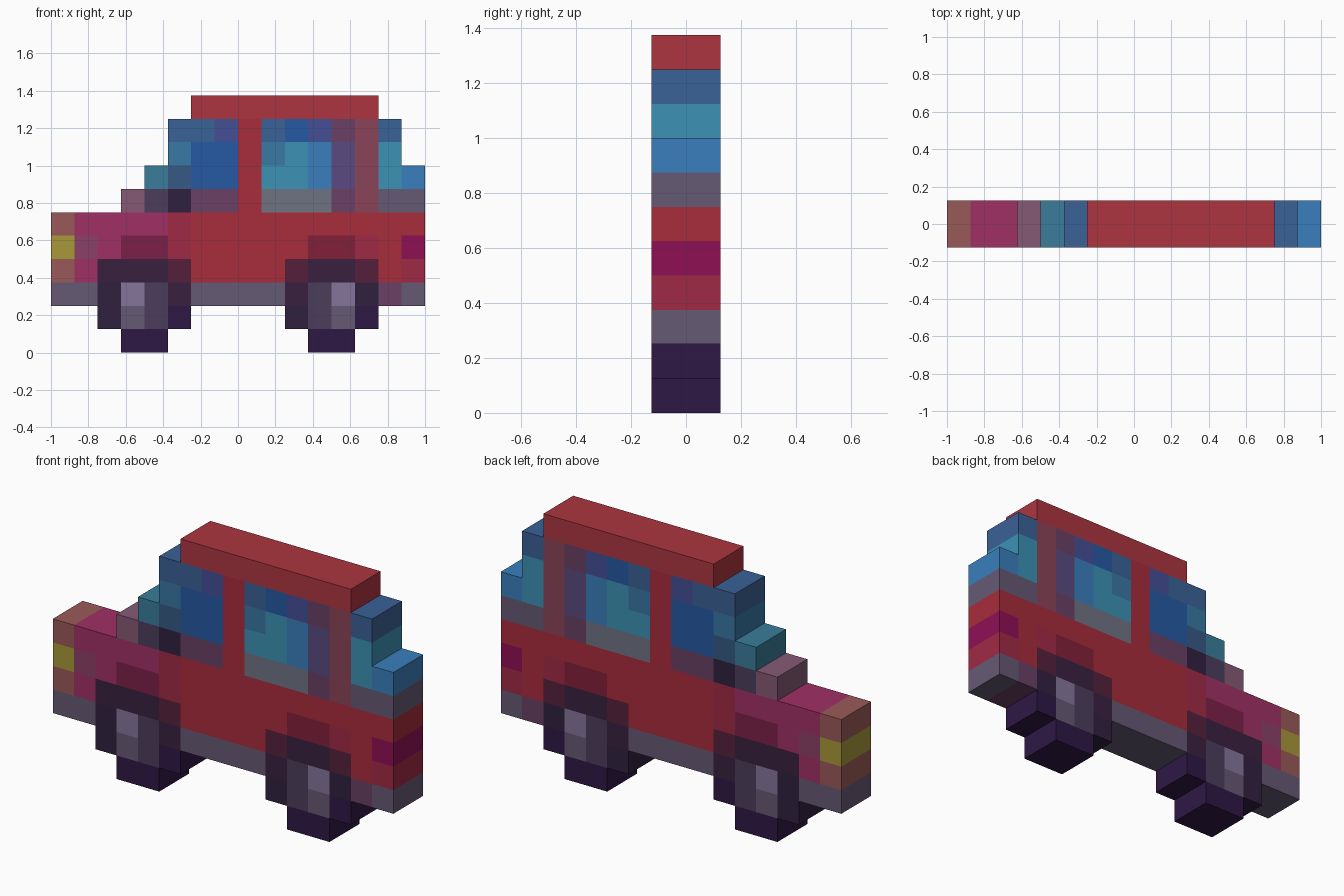
import bpy, bmesh

if "Cube" in bpy.data.objects:
    bpy.data.objects.remove(bpy.data.objects["Cube"])

S = 0.125            # pixel size
HALF_DEPTH = 0.125   # extrusion to each side of y = 0

PALETTE = {
    "R": "a82c3c", "F": "ad3540", "C": "a02a45",                 # reds
    "M": "a03065", "N": "8c4068", "D": "7d2048", "W": "82203a",  # magentas, arches
    "T": "9a5a58", "Y": "a8983a", "P": "901055",                 # nose trim, lamps
    "g": "665a74", "p": "865a75", "m": "6f7384",                 # greys
    "k": "30203f", "b": "2f1845", "h": "85759a", "j": "4c3d5c",  # tyres, hubs
    "a": "3a2040", "v": "55203c",                                # wheel shadow
    "s": "3a6297", "u": "265aa4", "i": "454e96", "q": "3878a5",  # glass
    "t": "3c92b5", "o": "3a7fbd", "c": "3a7d9a", "n": "365a85",
    "f": "6a4065", "e": "5a4a80", "r": "8a4458",
}

# part: (left column, top row, pixel rows from the top down)
PARTS = {
    "roof": (6, 10, ["FFFFFFFF"]),
    "windshield": (3, 9, ["..ssi", "..quu", ".cnuu", "pjkff"]),
    "door_pillar": (8, 9, ["R", "R", "R", "R"]),
    "side_window": (9, 9, ["suifr", "qtoer", "ttoer", "mmmfr"]),
    "rear_window": (14, 9, ["s.", "t.", "to", "gg"]),
    "body": (0, 5, ["TMMMMCRRRRRRRRRR",
                    ".NMDDCRRRRRWWCR.",
                    "TM....RRRR....RC"]),
    "sill": (0, 2, ["gg....gggg....fg"]),
    "headlight": (0, 4, ["Y"]),
    "tail_light": (15, 4, ["P"]),
    "front_wheel": (2, 3, ["aaav", "khja", "kgjb", ".bb."]),
    "rear_wheel": (10, 3, ["vaav", "ajhk", "kjgb", ".bb."]),
}


def linear(c):
    return c / 12.92 if c <= 0.04045 else ((c + 0.055) / 1.055) ** 2.4


def make_material(key):
    code = PALETTE[key]
    mat = bpy.data.materials.new("paint_" + code)
    rgb = [linear(int(code[i:i + 2], 16) / 255) for i in (0, 2, 4)]
    mat.diffuse_color = (*rgb, 1)
    mat.use_nodes = True
    mat.node_tree.nodes["Principled BSDF"].inputs["Base Color"].default_value = mat.diffuse_color
    return mat


def pixels(part):
    left, top, rows = part
    return {(left + c, top - r): key
            for r, row in enumerate(rows)
            for c, key in enumerate(row) if key != "."}


def extrude_pixels(name, cells, filled):
    """Extrude a sprite in y, leaving out walls hidden by neighbouring pixels."""
    bm = bmesh.new()
    keys = sorted(set(cells.values()))

    def quad(points, slot):
        face = bm.faces.new([bm.verts.new(p) for p in points])
        face.material_index = slot

    for (c, r), key in cells.items():
        slot = keys.index(key)
        x, z = c * S - 1, r * S
        ring = [(x, z), (x + S, z), (x + S, z + S), (x, z + S)]
        front = [(px, -HALF_DEPTH, pz) for px, pz in ring]
        back = [(px, HALF_DEPTH, pz) for px, pz in ring]
        quad(front, slot)
        quad(back[::-1], slot)
        for i, (dc, dr) in enumerate([(0, -1), (1, 0), (0, 1), (-1, 0)]):
            if (c + dc, r + dr) not in filled:
                j = (i + 1) % 4
                quad([front[j], front[i], back[i], back[j]], slot)

    bmesh.ops.remove_doubles(bm, verts=bm.verts, dist=1e-4)
    mesh = bpy.data.meshes.new(name)
    bm.to_mesh(mesh)
    bm.free()
    for key in keys:
        mesh.materials.append(materials[key])
    bpy.context.collection.objects.link(bpy.data.objects.new(name, mesh))


materials = {key: make_material(key) for key in PALETTE}
sprites = {name: pixels(part) for name, part in PARTS.items()}
filled = {cell for cells in sprites.values() for cell in cells}
for name, cells in sprites.items():
    extrude_pixels(name, cells, filled)
